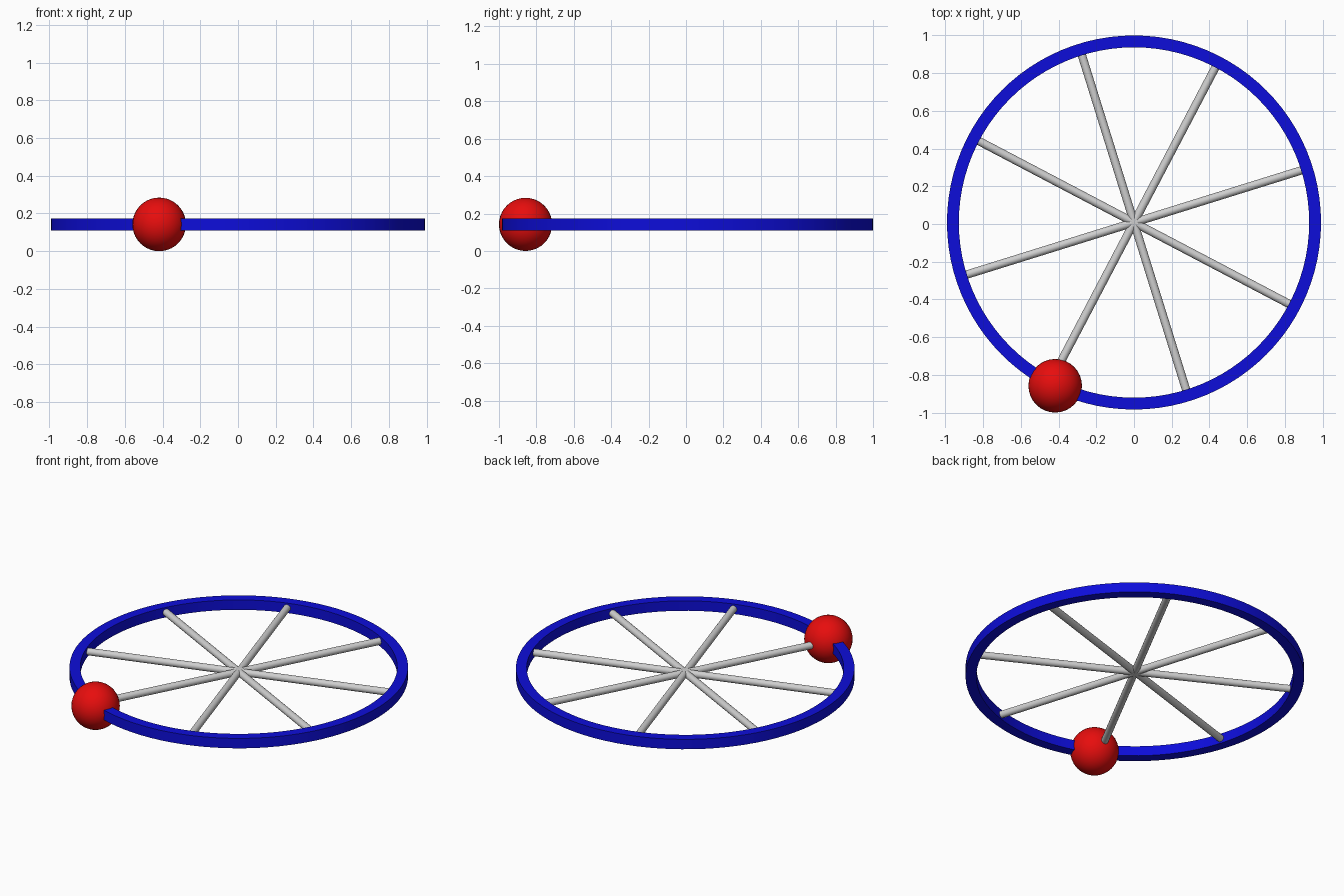
import bpy, bmesh, math
from mathutils import Matrix

if "Cube" in bpy.data.objects:
    bpy.data.objects.remove(bpy.data.objects["Cube"])

CY, CZ = 0.008, 0.142          # wheel centre
R_OUT, R_IN, HALF_H = 0.992, 0.929, 0.032


def material(name, rgb):
    m = bpy.data.materials.new(name)
    m.diffuse_color = (*rgb, 1.0)
    m.use_nodes = True
    m.node_tree.nodes["Principled BSDF"].inputs["Base Color"].default_value = m.diffuse_color
    return m


red = material("red", (0.8, 0.004, 0.004))
blue = material("blue", (0.004, 0.004, 0.7))
grey = material("light_grey", (0.62, 0.62, 0.62))


def add_object(name, bm, mat, matrix, angle):
    bmesh.ops.recalc_face_normals(bm, faces=bm.faces)
    me = bpy.data.meshes.new(name)
    bm.to_mesh(me)
    bm.free()
    me.materials.append(mat)
    ob = bpy.data.objects.new(name, me)
    ob.matrix_world = matrix
    bpy.context.collection.objects.link(ob)
    bpy.ops.object.select_all(action='DESELECT')
    ob.select_set(True)
    bpy.context.view_layer.objects.active = ob
    bpy.ops.object.shade_smooth_by_angle(angle=math.radians(angle))
    return ob


# rim: rectangular section swept round the wheel centre
bm = bmesh.new()
N = 96
section = [(R_OUT, -HALF_H), (R_OUT, HALF_H), (R_IN, HALF_H), (R_IN, -HALF_H)]
rings = []
for i in range(N):
    a = 2 * math.pi * i / N
    rings.append([bm.verts.new((r * math.cos(a), r * math.sin(a), z)) for r, z in section])
for i in range(N):
    p, q = rings[i], rings[(i + 1) % N]
    for k in range(4):
        bm.faces.new((p[k], q[k], q[(k + 1) % 4], p[(k + 1) % 4]))
add_object("rim", bm, blue, Matrix.Translation((0, CY, CZ)), 40)

# spokes: four rods crossing at the centre
for i in range(4):
    bm = bmesh.new()
    bmesh.ops.create_cone(bm, cap_ends=True, segments=16, radius1=0.022,
                          radius2=0.022, depth=2 * 0.931)
    m = (Matrix.Translation((0, CY, CZ))
         @ Matrix.Rotation(math.radians(17.3 + 45 * i), 4, 'Z')
         @ Matrix.Rotation(math.pi / 2, 4, 'Y'))
    add_object(f"spoke_rod_{i + 1}", bm, grey, m, 40)

# ball threaded on the rim
bm = bmesh.new()
bmesh.ops.create_uvsphere(bm, u_segments=32, v_segments=20, radius=0.142)
add_object("ball", bm, red, Matrix.Translation((-0.418, -0.858, CZ)), 60)
